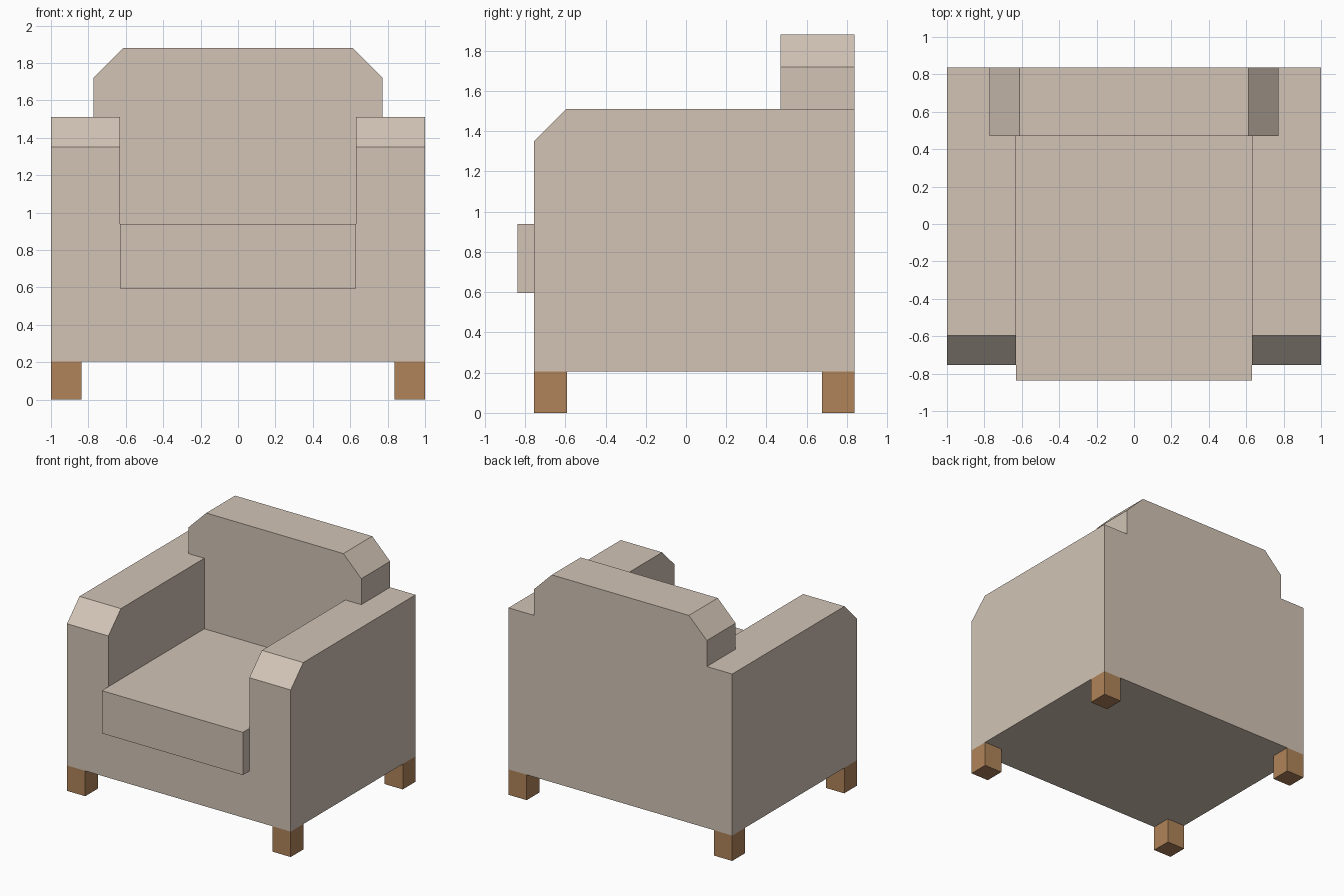
import bpy, bmesh

if "Cube" in bpy.data.objects:
    bpy.data.objects.remove(bpy.data.objects["Cube"])


def material(name, rgb):
    m = bpy.data.materials.new(name)
    m.diffuse_color = (*rgb, 1)
    m.use_nodes = True
    m.node_tree.nodes["Principled BSDF"].inputs["Base Color"].default_value = m.diffuse_color
    return m


fabric = material("fabric", (0.645, 0.55, 0.465))
wood = material("wood", (0.434, 0.231, 0.102))


def extrude_profile(name, profile, y0, y1, mat, bevel=0, bevel_test=None):
    """Extrude an (x, z) profile from y0 to y1, chamfering chosen edges."""
    bm = bmesh.new()
    face = bm.faces.new([bm.verts.new((x, y0, z)) for x, z in profile])
    ext = bmesh.ops.extrude_face_region(bm, geom=[face], use_keep_orig=True)
    for v in ext["geom"]:
        if isinstance(v, bmesh.types.BMVert):
            v.co.y = y1
    bmesh.ops.recalc_face_normals(bm, faces=bm.faces)
    if bevel:
        edges = [e for e in bm.edges if bevel_test(*(v.co for v in e.verts))]
        bmesh.ops.bevel(bm, geom=edges, offset=bevel, segments=1,
                        affect='EDGES', clamp_overlap=False)
    me = bpy.data.meshes.new(name)
    bm.to_mesh(me)
    bm.free()
    me.materials.append(mat)
    ob = bpy.data.objects.new(name, me)
    bpy.context.collection.objects.link(ob)
    return ob


def rect(x0, x1, z0, z1):
    return [(x0, z0), (x1, z0), (x1, z1), (x0, z1)]


def mirrored(half):
    return half + [(-x, z) for x, z in reversed(half)]


FRONT, BACK = -0.755, 0.838
BOTTOM, SEAT, ARM, TOP = 0.205, 0.595, 1.51, 1.88
INNER, CHAMFER, LEG = 0.63, 0.16, 0.163

# U-shaped base and arms, front top edges of the arms chamfered
extrude_profile(
    "base_and_arms",
    mirrored([(1, BOTTOM), (1, ARM), (INNER, ARM), (INNER, SEAT)]),
    FRONT, BACK, fabric, CHAMFER,
    lambda a, b: all(abs(v.z - ARM) < 1e-4 and abs(v.y - FRONT) < 1e-4
                     for v in (a, b)))

# Backrest between the arms, widening over them, with cut corners
extrude_profile(
    "backrest",
    mirrored([(INNER, SEAT), (INNER, ARM), (0.773, ARM),
              (0.773, TOP - CHAMFER), (0.773 - CHAMFER, TOP)]),
    0.47, BACK, fabric)

# Seat cushion overhanging the front
extrude_profile("seat_cushion", rect(-INNER, INNER, SEAT, 0.94),
                -BACK, 0.47, fabric)

# Square corner legs
for side, sx in (("left", -1), ("right", 1)):
    for end, y in (("front", FRONT), ("back", BACK - LEG)):
        x0, x1 = sorted((sx, sx * (1 - LEG)))
        extrude_profile(f"{end}_{side}_leg", rect(x0, x1, 0, BOTTOM),
                        y, y + LEG, wood)
